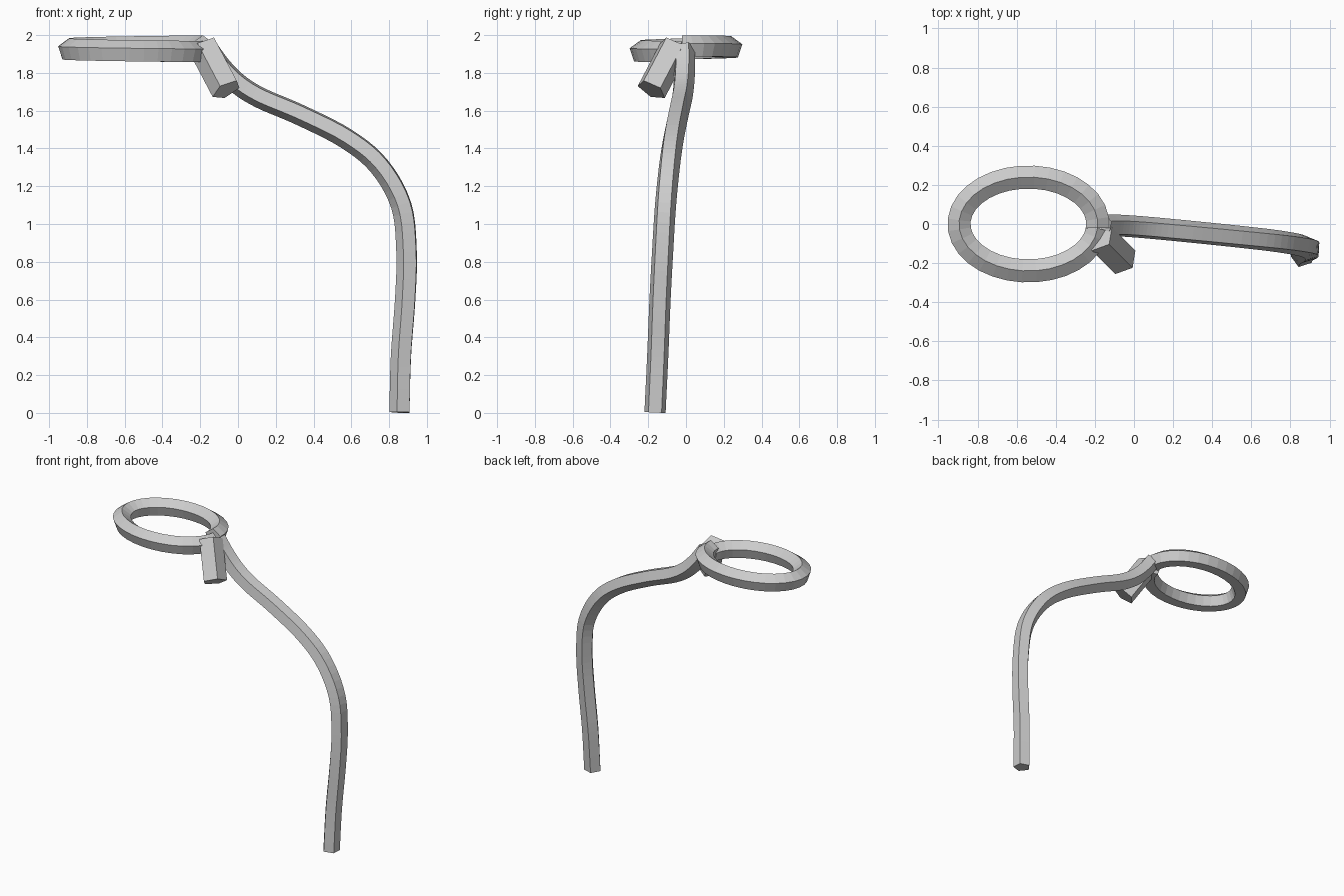
import bpy, bmesh, math
from mathutils import Vector

cube = bpy.data.objects.get("Cube")
if cube:
    bpy.data.objects.remove(cube, do_unlink=True)

grey = bpy.data.materials.new("plain grey")
grey.use_nodes = True
colour = (0.6, 0.6, 0.6, 1)
grey.diffuse_color = colour
grey.node_tree.nodes["Principled BSDF"].inputs["Base Color"].default_value = colour


def smooth_path(points, steps):
    """Catmull-Rom curve through the points."""
    p = [Vector(q) for q in points]
    p = [2 * p[0] - p[1]] + p + [2 * p[-1] - p[-2]]
    path = []
    for a, b, c, d in zip(p, p[1:], p[2:], p[3:]):
        for i in range(steps):
            t = i / steps
            path.append(b + (c - a) * t / 2 + (2 * a - 5 * b + 4 * c - d) * t**2 / 2
                        + (3 * b - a - 3 * c + d) * t**3 / 2)
    return path + [p[-2]]


def sweep(name, path, radius, reference, phase, twist=0):
    """Sweep a five-sided section along a path, closed at both ends."""
    bm = bmesh.new()
    rings = []
    last = len(path) - 1
    for i, point in enumerate(path):
        tangent = (path[min(i + 1, last)] - path[max(i - 1, 0)]).normalized()
        side = (reference - tangent * reference.dot(tangent)).normalized()
        out = tangent.cross(side)
        angles = [math.radians(phase + twist * i / last + 72 * k) for k in range(5)]
        rings.append([bm.verts.new(point + radius * (out * math.cos(a) + side * math.sin(a)))
                      for a in angles])
    for r, s in zip(rings, rings[1:]):
        for k in range(5):
            m = (k + 1) % 5
            bm.faces.new((r[k], r[m], s[m], s[k]))
    bm.faces.new(rings[0])
    bm.faces.new(rings[-1])
    bmesh.ops.recalc_face_normals(bm, faces=bm.faces)
    mesh = bpy.data.meshes.new(name)
    bm.to_mesh(mesh)
    bm.free()
    mesh.materials.append(grey)
    bpy.context.collection.objects.link(bpy.data.objects.new(name, mesh))


# Long bent stem, rising from the floor and curling over to the loop
stem = [(.86, -.164, .003), (.868, -.15, .3), (.89, -.138, .6), (.897, -.125, .85),
        (.868, -.11, 1.1), (.75, -.09, 1.31), (.575, -.07, 1.455), (.33, -.045, 1.58),
        (.12, -.025, 1.67), (0, -.015, 1.745), (-.09, -.01, 1.835), (-.16, -.01, 1.93)]
sweep("stem", smooth_path(stem, 5), .059, Vector((0, -1, 0)), 36, 12)

# Oval loop, sinking slightly as it goes round
loop = []
segments = 32
for i in range(segments + 1):
    a = math.radians(-5 + 360 * i / segments)
    drop = .03 * (1 - math.cos(math.pi * i / segments)) / 2
    loop.append(Vector((-.54 + .355 * math.cos(a), .24 * math.sin(a), 1.937 - drop)))
sweep("loop", loop, .062, Vector((0, 0, 1)), 18)

# Short stub hanging from the joint
sweep("stub", [Vector((-.18, -.063, 1.938)), Vector((-.06, -.183, 1.71))], .083,
      Vector((.06, -.047, .05)), 90)
